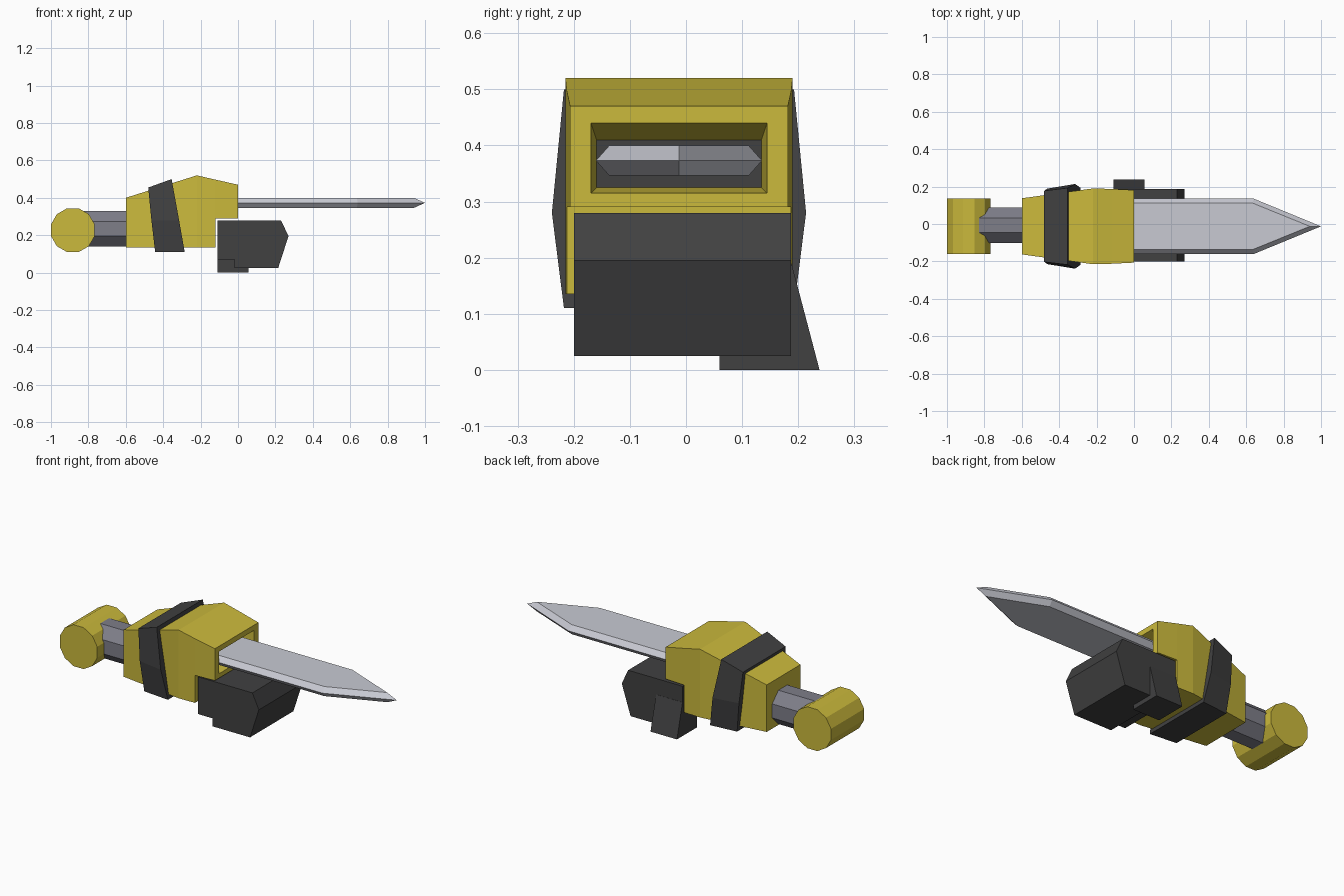
import bpy, bmesh, math

if "Cube" in bpy.data.objects:
    bpy.data.objects.remove(bpy.data.objects["Cube"])

CY = -0.0125  # centre line of the arm in y


def material(name, rgb):
    m = bpy.data.materials.new(name)
    m.diffuse_color = (*rgb, 1)
    m.use_nodes = True
    m.node_tree.nodes["Principled BSDF"].inputs["Base Color"].default_value = m.diffuse_color
    return m


YELLOW = material("yellow", (0.60, 0.49, 0.045))
DARK = material("dark grey", (0.052, 0.052, 0.053))
GREY = material("mid grey", (0.21, 0.21, 0.25))
STEEL = material("steel", (0.58, 0.59, 0.65))


def loft(name, rings, mat, end_mat=None):
    """Join equal-length rings of points with quads and cap both ends."""
    bm = bmesh.new()
    vs = [[bm.verts.new(p) for p in r] for r in rings]
    n = len(rings[0])
    for a, b in zip(vs, vs[1:]):
        for i in range(n):
            j = (i + 1) % n
            bm.faces.new((a[i], a[j], b[j], b[i]))
    bm.faces.new(vs[0][::-1])
    end = bm.faces.new(vs[-1])
    if end_mat:
        end.material_index = 1
    bmesh.ops.remove_doubles(bm, verts=bm.verts, dist=1e-5)
    bmesh.ops.recalc_face_normals(bm, faces=bm.faces)
    me = bpy.data.meshes.new(name)
    bm.to_mesh(me)
    bm.free()
    me.materials.append(mat)
    if end_mat:
        me.materials.append(end_mat)
    ob = bpy.data.objects.new(name, me)
    bpy.context.collection.objects.link(ob)
    return ob


def rect(x, z0, z1, w):
    return [(x, CY - w, z0), (x, CY + w, z0), (x, CY + w, z1), (x, CY - w, z1)]


def ngon(n, r):
    return [(r * math.cos((i + .5) * math.tau / n), r * math.sin((i + .5) * math.tau / n))
            for i in range(n)]


# elbow joint: cylinder across the arm
loft("elbow_joint", [[(-0.883 + a, CY + y, 0.227 + b) for a, b in ngon(12, 0.121)]
                     for y in (-0.148, 0.148)], YELLOW)

# octagonal rod between elbow and forearm
loft("arm_rod", [[(x, CY + 0.006 + a, 0.235 + b) for a, b in ngon(8, 0.103)]
                 for x in (-0.83, -0.58)], GREY)

# forearm housing, ending in a tapered recess with a dark back
loft("forearm", [
    rect(-0.60, 0.135, 0.40, 0.15),
    rect(-0.22, 0.135, 0.52, 0.2025),
    rect(-0.12, 0.135, 0.497, 0.20),
    rect(-0.12, 0.29, 0.497, 0.20),
    rect(0.0, 0.29, 0.47, 0.194),
    rect(0.0, 0.315, 0.44, 0.157),
    rect(-0.10, 0.325, 0.41, 0.147),
], YELLOW, DARK)


# slanted band around the forearm, bulging at mid height
def band_ring(points):
    left = [(x, CY - w, z) for x, w, z in points]
    right = [(x, CY + w, z) for x, w, z in reversed(points)]
    return left + right


loft("forearm_band", [
    band_ring([(-0.48, 0.19, 0.455), (-0.463, 0.202, 0.28), (-0.443, 0.19, 0.11)]),
    band_ring([(-0.355, 0.205, 0.50), (-0.315, 0.2265, 0.28), (-0.285, 0.205, 0.11)]),
], DARK)


# blade: bevelled hexagonal section tapering to a point
def blade_ring(x_flat, x_edge, w_flat, w_edge):
    t, m, b = 0.40, 0.373, 0.346
    return [(x_edge, CY - w_edge, m), (x_flat, CY - w_flat, b), (x_flat, CY + w_flat, b),
            (x_edge, CY + w_edge, m), (x_flat, CY + w_flat, t), (x_flat, CY - w_flat, t)]


loft("blade", [blade_ring(-0.10, -0.10, 0.124, 0.148),
               blade_ring(0.635, 0.64, 0.124, 0.148),
               blade_ring(0.94, 1.0, 0.0, 0.0)], STEEL)

# clenched fist
fist = [(-0.11, 0.28), (0.23, 0.28), (0.27, 0.195), (0.215, 0.025),
        (-0.02, 0.025), (-0.02, 0.07), (-0.11, 0.07)]
loft("fist", [[(x, y, z) for x, z in fist] for y in (-0.20, 0.187)], DARK)

# thumb curling under the fist
thumb = [(0.06, 0.0), (0.238, 0.0), (0.188, 0.19), (0.18, 0.19), (0.18, 0.07), (0.06, 0.07)]
loft("thumb", [[(x, y, z) for y, z in thumb] for x in (-0.11, 0.055)], DARK)
